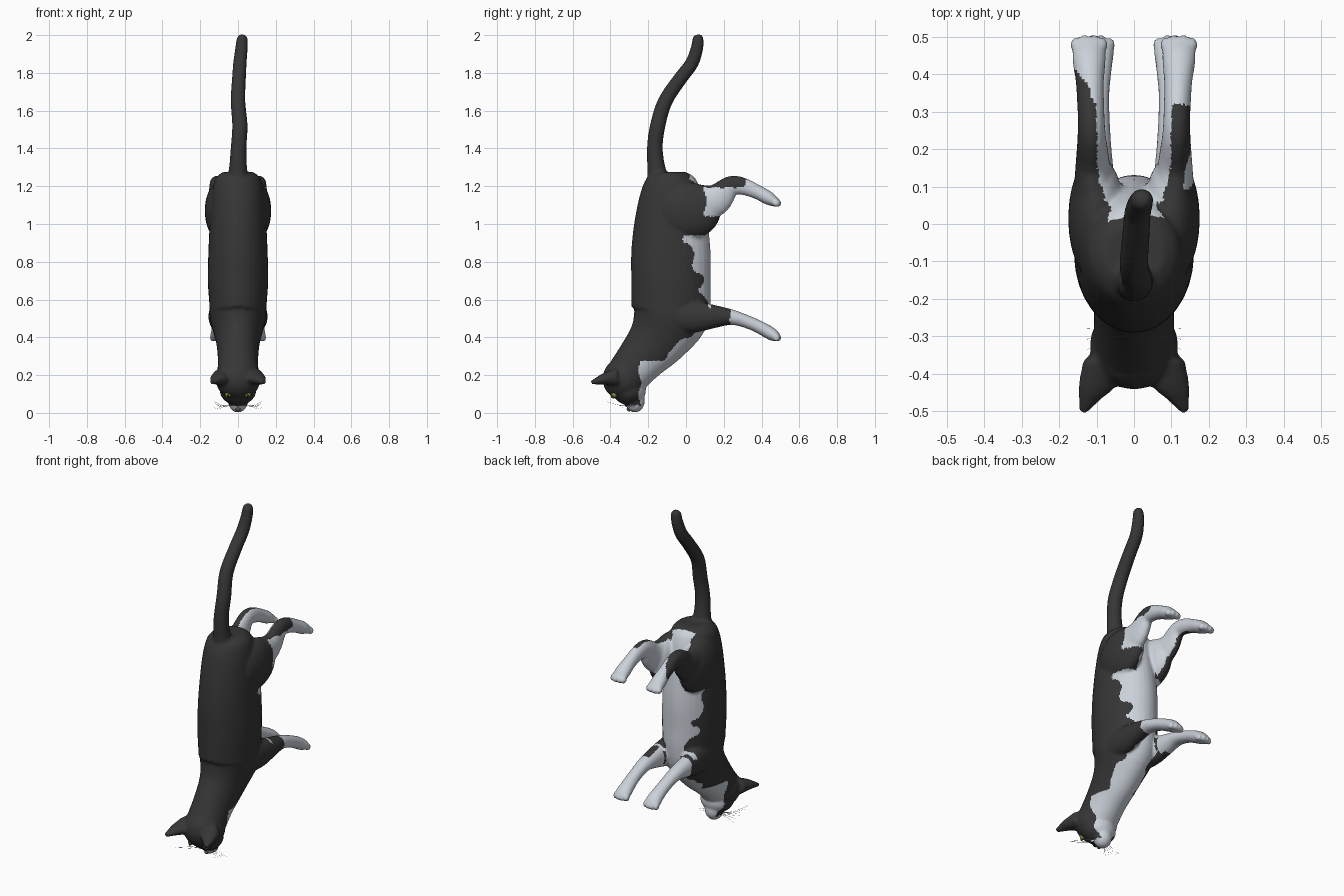
import bpy, bmesh, math
from mathutils import Vector, Matrix

if "Cube" in bpy.data.objects:
    bpy.data.objects.remove(bpy.data.objects["Cube"])


def material(name, rgb, rough=0.8):
    m = bpy.data.materials.new(name)
    m.use_nodes = True
    m.diffuse_color = (*rgb, 1)
    m.roughness = rough
    node = m.node_tree.nodes["Principled BSDF"]
    node.inputs["Base Color"].default_value = (*rgb, 1)
    node.inputs["Roughness"].default_value = rough
    return m


BLACK = material("black_fur", (0.037, 0.037, 0.037))
WHITE = material("white_fur", (0.60, 0.64, 0.70))
NOSE = material("nose_grey", (0.12, 0.10, 0.10))
EYE = material("eye_green", (0.25, 0.28, 0.06))


def finish(name, bm, mats):
    bmesh.ops.recalc_face_normals(bm, faces=bm.faces)
    mesh = bpy.data.meshes.new(name)
    bm.to_mesh(mesh)
    bm.free()
    for m in mats:
        mesh.materials.append(m)
    for p in mesh.polygons:
        p.use_smooth = True
    ob = bpy.data.objects.new(name, mesh)
    bpy.context.collection.objects.link(ob)
    return ob


def catmull(a, b, c, d, t):
    return 0.5 * (2 * b + (c - a) * t + (2 * a - 5 * b + 4 * c - d) * t * t
                  + (3 * b - a - 3 * c + d) * t ** 3)


def tube(bm, pts, steps=4, sides=20):
    """Loft ellipses along (x, y, z, half_width, half_depth) points."""
    p = [Vector(q) for q in pts]
    p = [p[0]] + p + [p[-1]]
    path = [catmull(*p[i:i + 4], s / steps) for i in range(len(p) - 3) for s in range(steps)]
    path.append(p[-1])
    rings = []
    for i, q in enumerate(path):
        t = path[min(i + 1, len(path) - 1)] - path[max(i - 1, 0)]
        n = Vector((0, -t[2], t[1])).normalized()
        ring = []
        for k in range(sides):
            a = math.tau * k / sides
            ring.append(bm.verts.new(Vector(q[:3]) + Vector((q[3] * math.cos(a), 0, 0))
                                     + n * q[4] * math.sin(a)))
        rings.append(ring)
    for r, s in zip(rings, rings[1:]):
        for k in range(sides):
            j = (k + 1) % sides
            bm.faces.new((r[k], r[j], s[j], s[k]))
    bm.faces.new(rings[0])
    bm.faces.new(rings[-1])


def ball(bm, centre, radii):
    bmesh.ops.create_uvsphere(bm, u_segments=24, v_segments=16, radius=1,
                              matrix=Matrix.Translation(centre) @ Matrix.Diagonal((*radii, 1)))


body = bmesh.new()

# Torso, chest and neck
tube(body, [(0, -.08, 1.275, .08, .08), (0, -.08, 1.24, .12, .13), (0, -.08, 1.15, .14, .165),
            (0, -.08, 1.0, .15, .195), (0, -.08, .85, .157, .21), (0, -.08, .7, .16, .21),
            (0, -.08, .58, .152, .21), (0, -.09, .5, .148, .2), (0, -.15, .39, .118, .16),
            (0, -.235, .29, .107, .13), (0, -.31, .2, .11, .115)], sides=32)

# Head, cheeks and muzzle
ball(body, (0, -.325, .18), (.118, .117, .115))
ball(body, (0, -.3, .12), (.097, .088, .08))
ball(body, (0, -.27, .062), (.052, .052, .06))

# Tail
tube(body, [(0, -.14, 1.2, .07, .07), (0, -.155, 1.28, .05, .05), (.003, -.165, 1.4, .042, .042),
            (.01, -.15, 1.52, .041, .041), (0, -.11, 1.65, .039, .039),
            (.005, -.03, 1.77, .037, .037), (.01, .03, 1.85, .036, .036),
            (.018, .058, 1.93, .033, .033), (.022, .064, 1.985, .028, .028),
            (.022, .064, 2.003, .014, .014)])

for s in (-1, 1):
    # Ears
    tube(body, [(s * .085, -.36, .19, .05, .05), (s * .098, -.43, .18, .05, .032),
                (s * .118, -.468, .17, .03, .02), (s * .135, -.502, .16, .013, .01)])
    # Front legs
    tube(body, [(s * .09, -.1, .52, .055, .08), (s * .1, .04, .51, .056, .085),
                (s * .105, .15, .51, .05, .062), (s * .105, .25, .505, .042, .04),
                (s * .103, .35, .472, .038, .034), (s * .1, .42, .437, .042, .035),
                (s * .1, .465, .41, .047, .032), (s * .1, .488, .396, .042, .018)])
    # Thighs, shanks and hind feet
    ball(body, (s * .1, .015, 1.07), (.076, .17, .15))
    tube(body, [(s * .105, .05, 1.1, .06, .11), (s * .11, .16, 1.13, .046, .085),
                (s * .113, .235, 1.2, .038, .055), (s * .115, .3, 1.2, .036, .046),
                (s * .118, .38, 1.168, .038, .038), (s * .12, .44, 1.135, .045, .036),
                (s * .12, .487, 1.108, .043, .02)])
    # Toes
    for x, z in ((.1, .398), (.12, 1.11)):
        for k in range(4):
            mid = abs(k - 1.5) < 1
            ball(body, (s * x + (k - 1.5) * .024, .486 if mid else .478, z), (.014, .02, .021))

cat = finish("cat_body", body, [BLACK, WHITE])
bpy.context.view_layer.objects.active = cat
cat.select_set(True)
skin = cat.modifiers.new("skin", 'REMESH')
skin.mode = 'VOXEL'
skin.voxel_size = .008
skin.use_smooth_shade = True
soft = cat.modifiers.new("soften", 'SMOOTH')
soft.factor = .5
soft.iterations = 5
for m in ("skin", "soften"):
    bpy.ops.object.modifier_apply(modifier=m)


def is_white(c, n):
    x, y, z = c
    ax = abs(x)
    wave = .012 * math.sin(45 * z + 9 * x) + .006 * math.sin(90 * y)
    if z > 1.29:
        return False
    if z > .94:                                   # hindquarters
        if ax < .075 + wave:
            return y > .01 + wave
        if x < 0:
            return y > .32 + (ax - .085) * 1.2 + wave or n.x > .5
        if y > .32 + wave or (n.x < -.5 and y > 0):
            return True
        return y > .1 + wave and 1.04 < z < 1.2 + wave / 2
    if z < .62 and y > .13:                       # front legs
        return y > (.235 if x > 0 else .16) + wave / 2 or ax < .085
    if z > .55:                                   # belly
        return y > .1 - .28 * (z - .6) + 1.6 * wave
    if z > .275:                                  # chest and throat
        return -.06 < x + wave < .095 and n.y * .66 - n.z * .75 > .5
    if z < .04 and y > -.315:                     # muzzle
        return True
    return y > -.245 + wave and z < .33 + .4 * (y + .1)


for p in cat.data.polygons:
    p.use_smooth = True
    p.material_index = int(is_white(p.center, p.normal))

# Nose
nose = bmesh.new()
ball(nose, (0, -.3, .02), (.014, .014, .012))
finish("nose", nose, [NOSE])

# Eyes with slit pupils
for s, side in ((-1, "right"), (1, "left")):
    eye = bmesh.new()
    ball(eye, (s * .05, -.378, .098), (.019, .017, .017))
    ball(eye, (s * .052, -.384, .09), (.005, .014, .014))
    ob = finish(side + "_eye", eye, [EYE, BLACK])
    half = len(ob.data.polygons) // 2
    for p in ob.data.polygons:
        p.material_index = int(p.index >= half)

# Whiskers
whiskers = bmesh.new()
for s in (-1, 1):
    for k in range(6):
        spread = k / 5
        tube(whiskers, [(s * .035, -.27 - .03 * spread, .04, .001, .001),
                        (s * .08, -.28 - .07 * spread, .03 + .01 * spread, .0008, .0008),
                        (s * .125, -.28 - .14 * spread, .01 + .05 * spread, .0004, .0004)],
             steps=3, sides=5)
finish("whiskers", whiskers, [WHITE])
